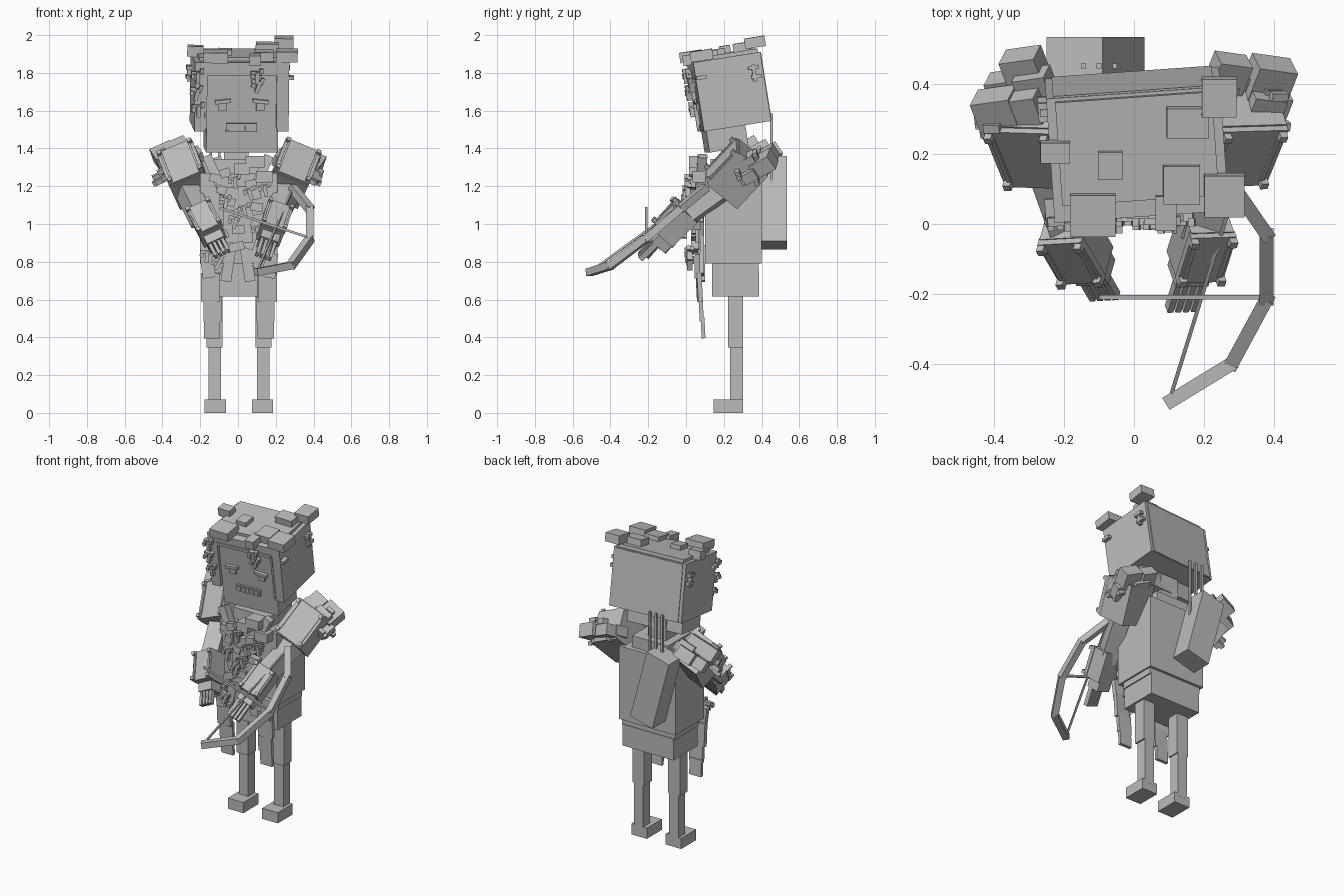
import bpy, bmesh, math, random
from mathutils import Matrix, Vector, Euler

if "Cube" in bpy.data.objects:
    bpy.data.objects.remove(bpy.data.objects["Cube"], do_unlink=True)
random.seed(4)

grey = bpy.data.materials.new("plain_grey")
grey.use_nodes = True
grey.diffuse_color = (0.5, 0.5, 0.5, 1)
grey.node_tree.nodes["Principled BSDF"].inputs["Base Color"].default_value = (0.5, 0.5, 0.5, 1)


def build(name, boxes, frame=Matrix()):
    """One object from (centre, size[, euler degrees or matrix]) boxes placed in a frame."""
    bm = bmesh.new()
    for b in boxes:
        rot = Matrix()
        if len(b) > 2:
            rot = b[2] if isinstance(b[2], Matrix) else Euler([math.radians(v) for v in b[2]]).to_matrix().to_4x4()
        m = frame @ Matrix.Translation(b[0]) @ rot @ Matrix.Diagonal((*b[1], 1))
        bmesh.ops.create_cube(bm, size=1, matrix=m)
    bmesh.ops.recalc_face_normals(bm, faces=bm.faces)
    me = bpy.data.meshes.new(name)
    bm.to_mesh(me)
    bm.free()
    me.materials.append(grey)
    ob = bpy.data.objects.new(name, me)
    bpy.context.collection.objects.link(ob)
    return ob


def beam(p, q, t, extra=0.0):
    """Square bar between two points."""
    p, q = Vector(p), Vector(q)
    d = q - p
    return ((p + q) / 2, (t, t, d.length + extra), d.to_track_quat('Z', 'Y').to_matrix().to_4x4())


def limb_frame(centre, along, width):
    """Frame with x = width, y = along the limb, z = outward face."""
    a = Vector(along).normalized()
    w = Vector(width)
    w = (w - a * w.dot(a)).normalized()
    return Matrix.Translation(centre) @ Matrix((w, a, a.cross(w))).transposed().to_4x4()


# Torso, hips and neck
build("torso", [((0.003, 0.25, 1.03), (0.41, 0.3, 0.48))])
build("shoulder_yoke", [((0.003, 0.25, 1.30), (0.26, 0.24, 0.09))])
build("hips", [((0.005, 0.262, 0.685), (0.37, 0.25, 0.14)), ((0.005, 0.26, 0.77), (0.385, 0.245, 0.04))])
build("neck", [((-0.01, 0.25, 1.42), (0.13, 0.13, 0.2))])

# Legs and hanging coat panels, mirrored
for s, side in ((1, "left"), (-1, "right")):
    build(side + "_leg", [((0.005 + s * 0.13, 0.262, 0.49), (0.085, 0.08, 0.29)),
                          ((0.005 + s * 0.128, 0.267, 0.2), (0.067, 0.07, 0.3))])
    build(side + "_foot", [((0.005 + s * 0.125, 0.224, 0.035), (0.113, 0.155, 0.07))])
    build(side + "_coat_panel", [((0.005 + s * 0.15, 0.07, 0.665), (0.1, 0.025, 0.15), (3, 0, s * 4)),
                                 ((0.005 + s * 0.14, 0.08, 0.55), (0.095, 0.022, 0.13), (3, 0, 0)),
                                 ((0.005 + s * 0.142, 0.09, 0.45), (0.085, 0.02, 0.11), (3, 0, 0)),
                                 ((0.005 + s * 0.165, 0.06, 0.78), (0.07, 0.03, 0.13), (0, s * 8, 0))])
    build(side + "_coat_tails", [((s * 0.05, 0.09, 0.79), (0.055, 0.02, 0.19), (0, -s * 9, 0)),
                                 ((s * 0.1, 0.085, 0.83), (0.06, 0.02, 0.2), (0, -s * 14, 0)),
                                 ((s * 0.06, 0.08, 0.95), (0.09, 0.03, 0.16), (0, s * 20, 0))])
    build(side + "_collar", [((s * 0.12, 0.08, 1.26), (0.05, 0.05, 0.22), (-4, s * 24, 0))])

# Leafy chest covering: flat plates and crossed twigs
leaves = [((0.09, 0.06, 1.33), (0.1, 0.09, 0.06)), ((0.02, 0.05, 1.29), (0.08, 0.07, 0.06)),
          ((0, 0.07, 1.05), (0.16, 0.04, 0.3)), ((-0.07, 0.06, 1.22), (0.09, 0.06, 0.06)),
          ((0.14, 0.07, 1.25), (0.09, 0.07, 0.06))]
for i in range(14):
    leaves.append(((random.uniform(-0.13, 0.13), random.uniform(0.03, 0.08), 1.27 - i * 0.03),
                   (random.uniform(0.04, 0.08), 0.04, 0.045), (0, random.uniform(-25, 25), 0)))
build("chest_leaves", leaves)


def sprig(c, turn=0):
    c = Vector(c)
    return [(c, (0.06, 0.025, 0.02), (0, turn, 0)), (c + Vector((0.005, -0.01, -0.025)), (0.02, 0.03, 0.06), (0, turn, 0)),
            (c + Vector((-0.022, -0.015, -0.015)), (0.018, 0.025, 0.025), (0, turn, 0)),
            (c + Vector((0.026, -0.015, 0.012)), (0.018, 0.025, 0.025), (0, turn, 0))]


twigs = []
for x, y, z in ((-0.02, 0.02, 1.24), (0.06, 0.01, 1.18), (-0.07, 0.0, 1.13), (0.03, 0.01, 1.09), (0.14, 0.02, 1.2),
                (-0.02, 0.02, 1.03), (0.1, 0.0, 0.98), (-0.17, 0.02, 0.85), (-0.11, 0.03, 0.81), (0.13, 0.03, 0.86)):
    twigs += sprig((x, y, z), random.uniform(-30, 30))
build("chest_twigs", twigs)

# Quiver with arrows
build("quiver", [((-0.11, 0.468, 1.113), (0.166, 0.135, 0.467), (0, -15, 0))])
build("quiver_arrows", [((x, 0.453, 1.4), (0.014, 0.014, 0.37)) for x in (-0.145, -0.1, -0.055)])

# Head, pitched forward and slightly turned
head = Matrix.Translation((0.008, 0.227, 1.70)) @ Euler((math.radians(9), 0, math.radians(4))).to_matrix().to_4x4()
build("face", [((0.005, -0.06, -0.085), (0.38, 0.21, 0.43))], head)
build("hair", [((0, 0.03, 0), (0.48, 0.30, 0.37)), ((0.22, 0, 0), (0.06, 0.36, 0.37)),
               ((-0.22, 0, 0), (0.06, 0.36, 0.37)), ((0, 0, 0.155), (0.5, 0.36, 0.06)),
               ((0, 0.165, 0), (0.46, 0.04, 0.36)), ((0, 0.02, 0.19), (0.45, 0.3, 0.03))], head)
build("hair_frame", [((0.0, -0.175, 0.125), (0.38, 0.025, 0.02)), ((0.19, -0.172, -0.02), (0.012, 0.025, 0.3)),
                     ((-0.19, -0.172, -0.02), (0.012, 0.025, 0.3))], head)
tufts = [(-0.235, 0.03, 0.215, 0.085, 0.06), (-0.08, -0.02, 0.205, 0.07, 0.08), (0.15, 0.09, 0.22, 0.12, 0.085),
         (0.245, 0.16, 0.24, 0.1, 0.11), (0.12, -0.09, 0.205, 0.105, 0.11), (-0.14, -0.16, 0.215, 0.13, 0.12),
         (0.24, -0.13, 0.215, 0.115, 0.12), (0.07, -0.17, 0.2, 0.06, 0.1)]
build("hair_tufts", [((x, y, z), (w, d, 0.055), (0, 0, -4)) for x, y, z, w, d in tufts], head)
build("hair_twigs", sprig((0.075, -0.19, 0.13)) + sprig((0.08, -0.185, 0.08), 20)
      + sprig((-0.24, -0.185, 0.13)) + sprig((-0.245, -0.185, 0.04), 15) + sprig((-0.235, -0.18, -0.05))
      + [((s * 0.26, y, z), (0.03, 0.055, 0.02)) for s in (1, -1) for y, z in ((0.13, 0.11), (0.14, 0.06), (-0.15, 0.1))]
      + [((s * 0.26, 0.13, 0.08), (0.02, 0.02, 0.09)) for s in (1, -1)], head)
features = []
for s in (1, -1):
    features += [((s * 0.1, -0.172, -0.025), (0.085, 0.025, 0.02), (0, s * 6, 0)),
                 ((s * 0.1, -0.167, -0.052), (0.045, 0.018, 0.04))]
build("eyes_and_brows", features, head)
build("mouth", [((0, -0.168, -0.165), (0.165, 0.016, 0.045))], head)
build("teeth", [((-0.06 + 0.03 * i, -0.175, -0.165), (0.02, 0.012, 0.03)) for i in range(5)], head)


def armour(w, l, n):
    """Face plate with edge rails and corner pegs, on top of a limb box."""
    out = [((0, 0, n / 2), (w * 0.92, l * 0.92, 0.025))]
    for i in (1, -1):
        out.append(((i * w * 0.36, 0, n / 2 + 0.012), (0.012, l * 0.7, 0.015)))
        out += [((i * w * 0.39, j * l * 0.39, n / 2 + 0.018), (0.022, 0.022, 0.03)) for j in (1, -1)]
    return out


# Arms: side sign, shoulder centre, forearm centre, forearm direction, hand reach, leaf clumps (x, y, z, size)
arms = [
    (1, "left", (0.285, 0.275, 1.265), (0.19, -0.05, 1.0), (-0.22, -0.70, -0.68), 0.03,
     [(0.385, 0.41, 1.32, 0.12), (0.27, 0.43, 1.36, 0.1), (0.37, 0.33, 1.33, 0.1), (0.3, 0.39, 1.30, 0.11),
      (0.40, 0.34, 1.26, 0.08), (0.24, 0.37, 1.34, 0.09)]),
    (-1, "right", (-0.275, 0.27, 1.26), (-0.165, -0.055, 1.0), (0.36, -0.62, -0.7), 0.0,
     [(-0.385, 0.32, 1.36, 0.12), (-0.31, 0.33, 1.40, 0.1), (-0.31, 0.44, 1.36, 0.11), (-0.28, 0.39, 1.38, 0.1),
      (-0.36, 0.38, 1.30, 0.1), (-0.23, 0.37, 1.36, 0.08)])]
for s, side, shoulder, fore, direction, reach, clumps in arms:
    up = limb_frame(shoulder, (-s * 0.27, -0.66, -0.70), (0.91, 0, -s * 0.41))
    low = limb_frame(fore, direction, (0.93, 0, -s * 0.36))
    build(side + "_upper_arm", [((0, 0, 0), (0.2, 0.25, 0.2))], up)
    build(side + "_shoulder_armour", armour(0.22, 0.26, 0.21), up)
    build(side + "_elbow", [beam((s * 0.28, 0.22, 1.2), (s * 0.19, -0.03, 1.02), 0.1)])
    build(side + "_forearm", [((0, 0, 0), (0.13, 0.19, 0.115))], low)
    build(side + "_forearm_armour", armour(0.15, 0.2, 0.125), low)
    build(side + "_hand", [((0, 0.115, -0.01), (0.1, 0.07, 0.09))], low)
    build(side + "_fingers", [((-0.036 + 0.024 * i, 0.185 + reach / 2, 0.01), (0.017, 0.1 + reach, 0.03))
                              for i in range(4)], low)
    # Leaf clumps and twigs on the back and outside of the shoulder
    build(side + "_shoulder_leaves", [((x, y, z), (k, k, k * 0.7), (30, s * 24, -s * 8)) for x, y, z, k in clumps])
    build(side + "_shoulder_twigs", [((s * random.uniform(0.38, 0.43), random.uniform(0.24, 0.38),
          random.uniform(1.22, 1.38)), (0.05, 0.025, 0.025), (20, s * 25, 0)) for _ in range(8)])

# Bow, string and nocked arrow
path = [(0.10, -0.51, 0.745), (0.28, -0.40, 0.78), (0.38, -0.215, 0.92), (0.38, -0.03, 1.08), (0.29, 0.10, 1.19)]
build("bow", [beam(path[i], path[i + 1], 0.04, 0.014) for i in range(4)])
build("bow_string", [beam(path[0], path[-1], 0.011)])
build("nocked_arrow", [beam((-0.1, -0.21, 1.085), (0.37, -0.21, 0.93), 0.013)])
